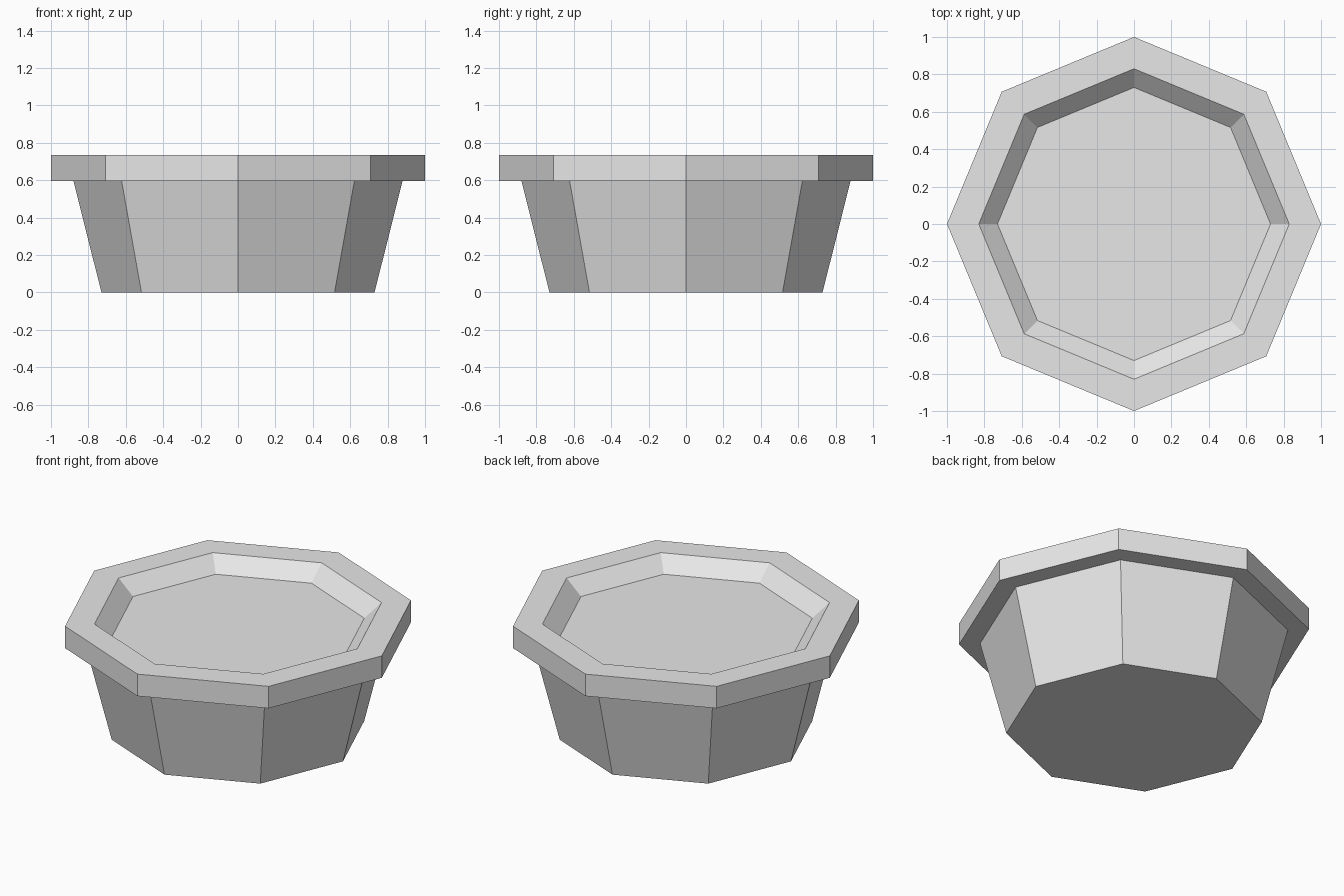
import bpy
import bmesh
from math import cos, sin, tau

cube = bpy.data.objects.get("Cube")
if cube:
    bpy.data.objects.remove(cube, do_unlink=True)

SIDES = 8

# Single plain grey
grey = bpy.data.materials.new("light grey")
grey.use_nodes = True
color = (0.8, 0.8, 0.8, 1)
grey.diffuse_color = color
grey.node_tree.nodes["Principled BSDF"].inputs["Base Color"].default_value = color


def lathe(name, profile):
    """Turn a (radius, height) profile into a flat-sided solid, capped at both ends."""
    bm = bmesh.new()
    rings = [[bm.verts.new((r * cos(tau * i / SIDES), r * sin(tau * i / SIDES), z))
              for i in range(SIDES)] for r, z in profile]
    for low, high in zip(rings, rings[1:]):
        for i in range(SIDES):
            j = (i + 1) % SIDES
            bm.faces.new((low[i], low[j], high[j], high[i]))
    bm.faces.new(rings[0][::-1])
    bm.faces.new(rings[-1])
    bmesh.ops.recalc_face_normals(bm, faces=bm.faces)
    mesh = bpy.data.meshes.new(name)
    bm.to_mesh(mesh)
    bm.free()
    mesh.materials.append(grey)
    obj = bpy.data.objects.new(name, mesh)
    bpy.context.collection.objects.link(obj)
    return obj


# Tapered body, overhanging rim, sloped inner lip and the sunken floor
lathe("planter_pot", [
    (0.73, 0),
    (0.88, 0.597),
    (1.0, 0.597),
    (1.0, 0.735),
    (0.83, 0.735),
    (0.73, 0.645),
])
